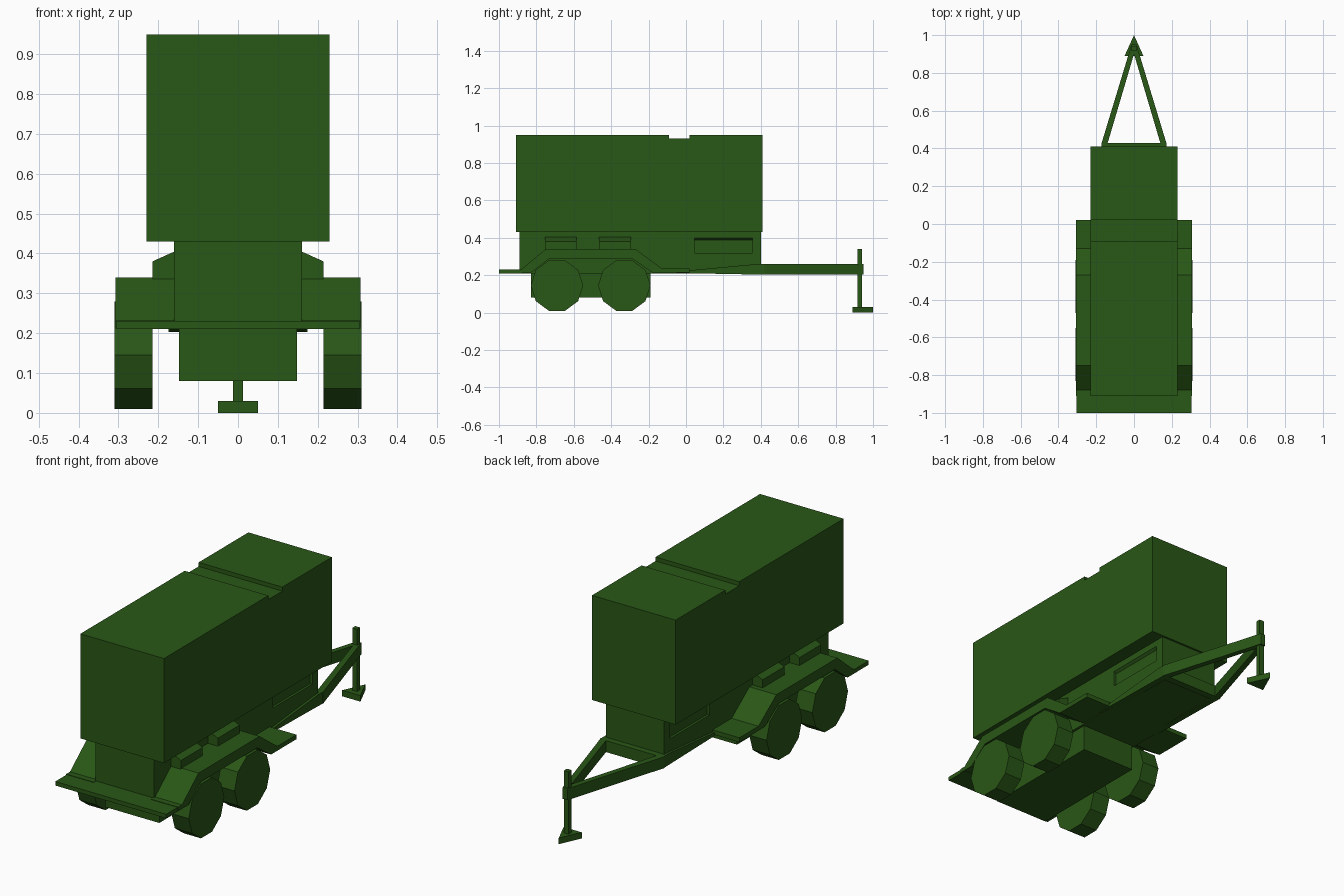
import bpy, bmesh, math
from mathutils import Vector

if "Cube" in bpy.data.objects:
    bpy.data.objects.remove(bpy.data.objects["Cube"])

green = bpy.data.materials.new("olive_green")
green.diffuse_color = (0.022, 0.095, 0.008, 1)
green.use_nodes = True
green.node_tree.nodes["Principled BSDF"].inputs["Base Color"].default_value = green.diffuse_color


def prism(name, profile, axis, lo, hi, mirror=False):
    """Extrude a 2D profile along an axis; optionally mirror it across x = 0."""
    def place(p, d):
        a, b = p
        return Vector({'x': (d, a, b), 'y': (a, d, b), 'z': (a, b, d)}[axis])
    bm = bmesh.new()
    face = bm.faces.new([bm.verts.new(place(p, lo)) for p in profile])
    ext = bmesh.ops.extrude_face_region(bm, geom=[face], use_keep_orig=True)
    verts = [v for v in ext['geom'] if isinstance(v, bmesh.types.BMVert)]
    bmesh.ops.translate(bm, verts=verts, vec=place((0, 0), hi - lo))
    bmesh.ops.recalc_face_normals(bm, faces=bm.faces)
    mesh = bpy.data.meshes.new(name)
    bm.to_mesh(mesh)
    bm.free()
    mesh.materials.append(green)
    ob = bpy.data.objects.new(name, mesh)
    bpy.context.collection.objects.link(ob)
    if mirror:
        ob.modifiers.new("mirror", 'MIRROR')
    return ob


def box(name, x, y, z, mirror=False):
    rect = [(y[0], z[0]), (y[1], z[0]), (y[1], z[1]), (y[0], z[1])]
    return prism(name, rect, 'x', x[0], x[1], mirror)


# Upper housing with a shallow groove across the roof
prism("housing", [(-0.91, 0.43), (0.41, 0.43), (0.41, 0.95), (0.02, 0.95),
                  (0.02, 0.93), (-0.09, 0.93), (-0.09, 0.95), (-0.91, 0.95)],
      'x', -0.23, 0.23)

# Lower body with recessed side panels, slanted at the top
body = box("lower_body", (-0.16, 0.16), (-0.89, 0.40), (0.21, 0.43))
cutter = prism("panel_cutter", [(0.148, 0.32), (0.18, 0.32), (0.18, 0.415), (0.148, 0.388)],
               'y', 0.045, 0.355, mirror=True)
cutter.hide_render = True
cutter.hide_viewport = True
cut = body.modifiers.new("panel_recess", 'BOOLEAN')
cut.operation = 'DIFFERENCE'
cut.object = cutter

# Underslung tank and rear deck
box("under_tank", (-0.148, 0.148), (-0.83, -0.19), (0.08, 0.215))
box("rear_deck", (-0.305, 0.305), (-1.0, -0.88), (0.21, 0.23))

# Fenders bridging both wheels
prism("fender", [(-0.91, 0.212), (-0.83, 0.212), (-0.73, 0.29), (-0.29, 0.29),
                 (-0.18, 0.215), (0.02, 0.215), (0.02, 0.237), (-0.13, 0.237),
                 (-0.27, 0.34), (-0.75, 0.34), (-0.88, 0.232), (-0.91, 0.232)],
      'x', 0.158, 0.308, mirror=True)

# Slope-topped boxes on the fenders
for i, (y0, y1) in enumerate([(-0.755, -0.585), (-0.465, -0.295)]):
    prism(f"fender_box_{i + 1}", [(0.155, 0.335), (0.215, 0.335), (0.215, 0.38), (0.155, 0.407)],
          'y', y0, y1, mirror=True)

# Ten-sided wheels
for i, cy in enumerate((-0.69, -0.33)):
    ring = [(cy + 0.14 * math.cos(k * math.pi / 5), 0.145 + 0.142 * math.sin(k * math.pi / 5))
            for k in range(10)]
    prism(f"wheel_{i + 1}", ring, 'x', 0.215, 0.31, mirror=True)

# Chassis rails, front crossbar and A-frame drawbar
prism("chassis_rail", [(-0.05, 0.212), (0.42, 0.203), (0.42, 0.26), (0.38, 0.26), (-0.05, 0.22)],
      'x', 0.14, 0.172, mirror=True)
box("front_crossbar", (-0.172, 0.172), (0.395, 0.43), (0.203, 0.26))
prism("drawbar", [(0.174, 0.42), (0.142, 0.42), (0.0, 0.90), (0.0, 0.95), (0.013, 0.95)],
      'z', 0.203, 0.26, mirror=True)

# Jack post and triangular foot
box("jack_post", (-0.013, 0.013), (0.917, 0.94), (0.02, 0.34))
prism("jack_foot", [(-0.05, 0.89), (0.05, 0.89), (0.0, 1.0)], 'z', 0.0, 0.03)
